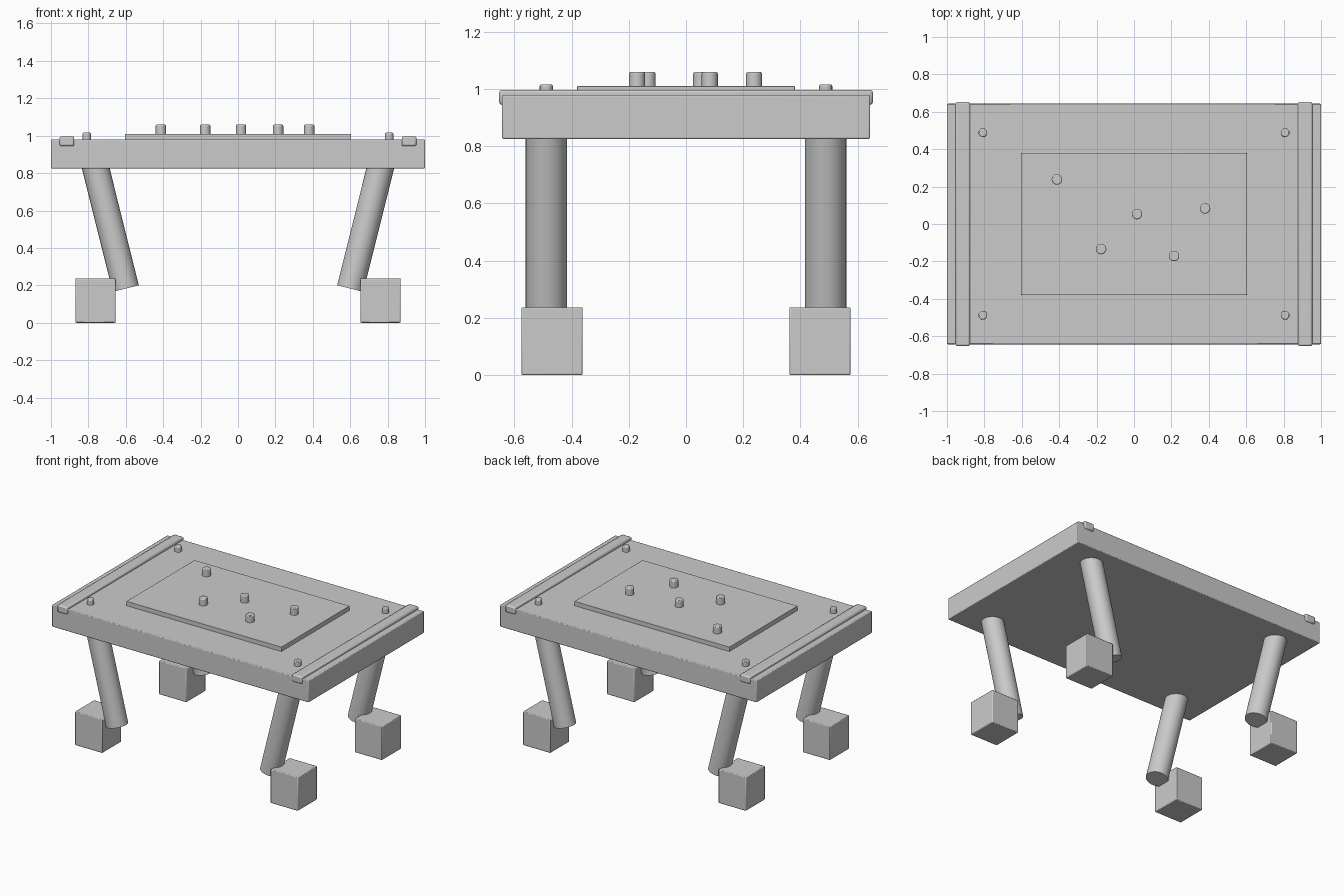
import bpy
import math
from mathutils import Vector

cube = bpy.data.objects.get("Cube")
if cube:
    bpy.data.objects.remove(cube, do_unlink=True)

grey = bpy.data.materials.new("plain_grey")
grey.use_nodes = True
GREY = (0.6, 0.6, 0.6, 1)
grey.diffuse_color = GREY
grey.node_tree.nodes["Principled BSDF"].inputs["Base Color"].default_value = GREY


def finish(name, bevel, segments=2):
    """Name the active part, colour it, soften its edges and shade it."""
    ob = bpy.context.object
    ob.name = name
    ob.data.materials.append(grey)
    bpy.ops.object.transform_apply(location=False, rotation=False, scale=True)
    if bevel:
        mod = ob.modifiers.new("soft_edges", 'BEVEL')
        mod.width = bevel
        mod.segments = segments
        mod.limit_method = 'ANGLE'
        mod.angle_limit = math.radians(40)
    bpy.ops.object.shade_smooth_by_angle(angle=math.radians(35))
    return ob


def box(name, low, high, bevel):
    low, high = Vector(low), Vector(high)
    bpy.ops.mesh.primitive_cube_add(size=1, location=(low + high) / 2)
    bpy.context.object.scale = high - low
    return finish(name, bevel)


def rod(name, start, end, radius, bevel=0):
    start, end = Vector(start), Vector(end)
    axis = end - start
    bpy.ops.mesh.primitive_cylinder_add(
        vertices=32, radius=radius, depth=axis.length, location=(start + end) / 2,
        rotation=axis.to_track_quat('Z', 'Y').to_euler())
    return finish(name, bevel)


# Table top and raised centre panel
box("table_top", (-1, -0.643, 0.825), (1, 0.643, 0.979), 0.005)
box("centre_panel", (-0.604, -0.38, 0.97), (0.604, 0.38, 1.01), 0.002)

# Pegs standing on the panel
pegs = [(-0.412, 0.238), (0.016, 0.053), (0.38, 0.083), (-0.176, -0.134), (0.214, -0.171)]
for i, (x, y) in enumerate(pegs):
    rod(f"peg_{i + 1}", (x, y, 1.0), (x, y, 1.059), 0.028, 0.006)

for sx, side in ((1, "left"), (-1, "right")):
    # End rail lying across the top
    box(f"{side}_rail", (sx * 0.915 - 0.039, -0.653, 0.944),
        (sx * 0.915 + 0.039, 0.653, 0.997), 0.01)
    for sy, end in ((-1, "front"), (1, "back")):
        # Corner bolt, slanted leg and block foot
        x, y = sx * 0.808, sy * 0.488
        rod(f"{end}_{side}_bolt", (x, y, 0.97), (x, y, 1.016), 0.023, 0.006)
        rod(f"{end}_{side}_leg", (sx * 0.6, y, 0.183), (sx * 0.774, y, 0.88), 0.072)
        box(f"{end}_{side}_foot", (sx * 0.762 - 0.107, sy * 0.468 - 0.107, 0),
            (sx * 0.762 + 0.107, sy * 0.468 + 0.107, 0.237), 0.005)
